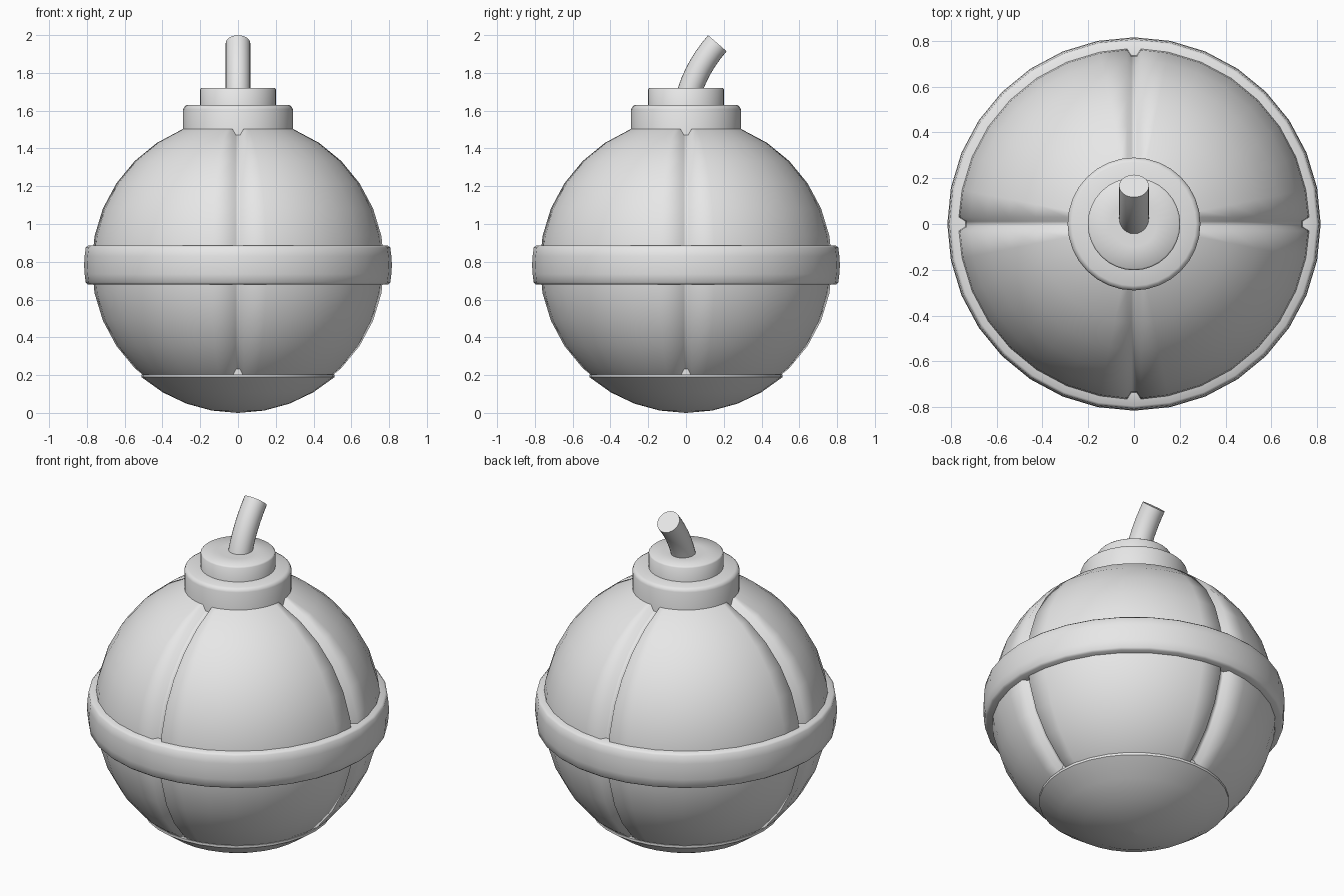
import bpy, bmesh
from math import sin, cos, asin, pi, radians, atan2
from mathutils import Vector

if "Cube" in bpy.data.objects:
    bpy.data.objects.remove(bpy.data.objects["Cube"], do_unlink=True)

SIDES = 32
CENTRE = Vector((0, 0, 0.785))

grey = bpy.data.materials.new("plain_grey")
grey.use_nodes = True
grey.diffuse_color = (0.8, 0.8, 0.8, 1)
grey.node_tree.nodes["Principled BSDF"].inputs["Base Color"].default_value = grey.diffuse_color


def loft(name, rings, angle):
    """Skin a list of equal-length point rings, cap both ends, smooth by angle."""
    bm = bmesh.new()
    loops = [[bm.verts.new(p) for p in ring] for ring in rings]
    for low, high in zip(loops, loops[1:]):
        n = len(low)
        for i in range(n):
            j = (i + 1) % n
            bm.faces.new((low[i], low[j], high[j], high[i]))
    bm.faces.new(loops[0])
    bm.faces.new(loops[-1])
    bmesh.ops.recalc_face_normals(bm, faces=bm.faces)
    mesh = bpy.data.meshes.new(name)
    bm.to_mesh(mesh)
    bm.free()
    mesh.materials.append(grey)
    obj = bpy.data.objects.new(name, mesh)
    bpy.context.collection.objects.link(obj)
    bpy.ops.object.select_all(action='DESELECT')
    obj.select_set(True)
    bpy.context.view_layer.objects.active = obj
    bpy.ops.object.shade_smooth_by_angle(angle=radians(angle))
    return obj


def lathe(name, profile, angle=35):
    """Turn an (r, z) profile around the z axis."""
    turn = [2 * pi * i / SIDES for i in range(SIDES)]
    return loft(name, [[(r * cos(a), r * sin(a), z) for a in turn] for r, z in profile], angle)


# Round body with four constant-width grooves running pole to pole
def body_ring(lat, radius=0.775, half_width=0.03, floor=0.012, depth=0.03):
    r, z = radius * cos(lat), radius * sin(lat)
    edge, inner = asin(half_width / r), asin(floor / r)
    ring = []
    for quarter in range(4):
        spots = [(-edge, 1), (-inner, 1 - depth / radius), (inner, 1 - depth / radius), (edge, 1)]
        spots += [(2 * pi * k / SIDES, 1) for k in range(1, SIDES // 4)]
        for a, s in spots:
            a += quarter * pi / 2
            ring.append(CENTRE + s * Vector((r * cos(a), r * sin(a), z)))
    return ring


latitudes = [radians(11.25 * k) for k in range(-6, 7)] + [radians(72)]
loft("body", [body_ring(lat) for lat in latitudes], 180)

# Belt around the middle
lathe("belt", [(0.72, 0.68), (0.795, 0.68), (0.806, 0.69), (0.812, 0.735), (0.815, 0.783),
               (0.812, 0.83), (0.806, 0.875), (0.795, 0.885), (0.72, 0.885)], 50)

# Bottom cap: slightly larger dish whose inner wall closes the groove ends
start = atan2(-0.595, 0.512)
dish = [(0.785 * cos(a), 0.785 + 0.785 * sin(a))
        for a in [-pi / 2 + (start + pi / 2) * t for t in (0.004, 0.25, 0.5, 0.75, 1)]]
lathe("bottom_cap", dish + [(0.512, 0.204), (0.495, 0.204), (0.495, 0.25)])

# Stepped neck
lathe("neck_collar", [(0.29, 1.42), (0.29, 1.608), (0.284, 1.622), (0.27, 1.63), (0.15, 1.63)], 50)
lathe("neck_top", [(0.202, 1.58), (0.202, 1.712), (0.195, 1.72), (0.1, 1.72)], 50)

# Fuse: a round rod swept along a bend towards the back
a, b, c = Vector((0, 0, 1.62)), Vector((0, 0.03, 1.80)), Vector((0, 0.166, 1.957))
fuse = []
for step in range(9):
    t = step / 8
    point = a.lerp(b, t).lerp(b.lerp(c, t), t)
    along = (b.lerp(c, t) - a.lerp(b, t)).normalized()
    side = Vector((1, 0, 0))
    up = along.cross(side)
    fuse.append([point + 0.065 * (side * cos(2 * pi * i / 24) + up * sin(2 * pi * i / 24))
                 for i in range(24)])
loft("fuse", fuse, 35)
